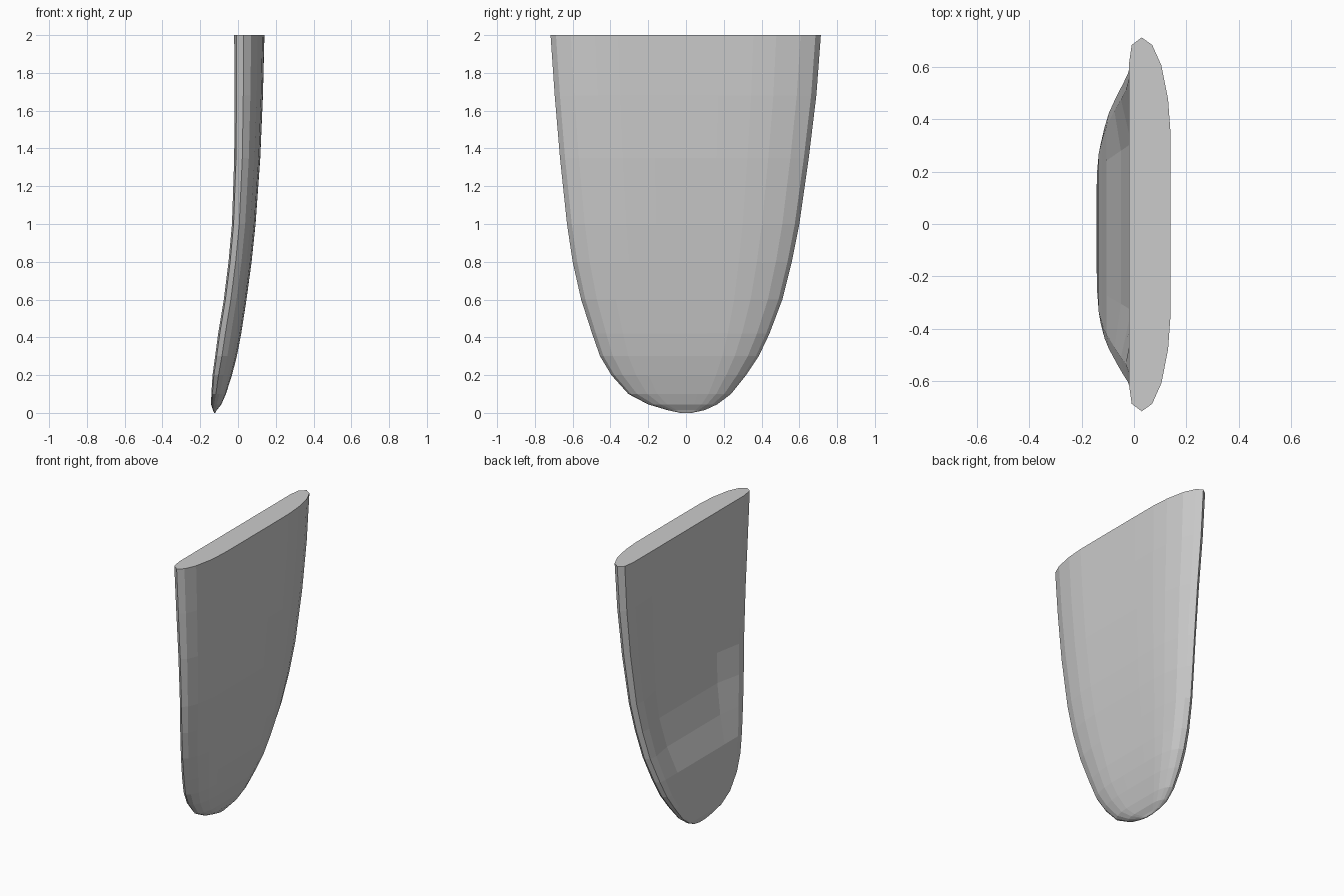
import bpy, bmesh

if "Cube" in bpy.data.objects:
    bpy.data.objects.remove(bpy.data.objects["Cube"])


def section(dish):
    """Closed cross-section: (fraction of half width, fraction of thickness)."""
    half = [(0, 1), (.25, 1), (.5, .995), (.67, .94), (.85, .78), (.96, .56), (1, .31),
            (.96, .07), (.85, 0), (.55, dish), (.3, dish), (0, dish)]
    return half + [(-u, f) for u, f in half[-2:0:-1]]


# Stations down the blade: z, back x, front x, -y width, +y width, depth of the back hollow
stations = [
    (2.0, -.02, .14, .717, .714, 0),
    (1.68, -.019, .132, .695, .69, .01),
    (1.35, -.02, .118, .667, .65, .022),
    (1.0, -.032, .093, .63, .60, .035),
    (.8, -.05, .072, .60, .56, .04),
    (.6, -.075, .045, .555, .51, .025),
    (.42, -.105, .017, .497, .442, 0),
    (.3, -.121, -.006, .455, .385, 0),
    (.2, -.135, -.032, .395, .318, 0),
    (.1, -.141, -.064, .305, .238, 0),
    (.045, -.143, -.088, .20, .165, 0),
    (.015, -.133, -.112, .10, .10, 0),
    (0, -.126, -.12, .03, .03, 0),
]

# Curved blade: loft the section through the stations and cap both ends
bm = bmesh.new()
rings = []
for z, back, front, left, right, dish in stations:
    thick = front - back
    rings.append([bm.verts.new((back + f * thick, u * (right if u > 0 else left), z))
                  for u, f in section(dish / thick)])
n = len(rings[0])
for a, b in zip(rings, rings[1:]):
    for i in range(n):
        j = (i + 1) % n
        bm.faces.new((a[i], a[j], b[j], b[i]))
bm.faces.new(rings[0])
bm.faces.new(rings[-1][::-1])
bmesh.ops.recalc_face_normals(bm, faces=bm.faces)

mesh = bpy.data.meshes.new("curved_blade")
bm.to_mesh(mesh)
bm.free()
blade = bpy.data.objects.new("curved_blade", mesh)
bpy.context.collection.objects.link(blade)
